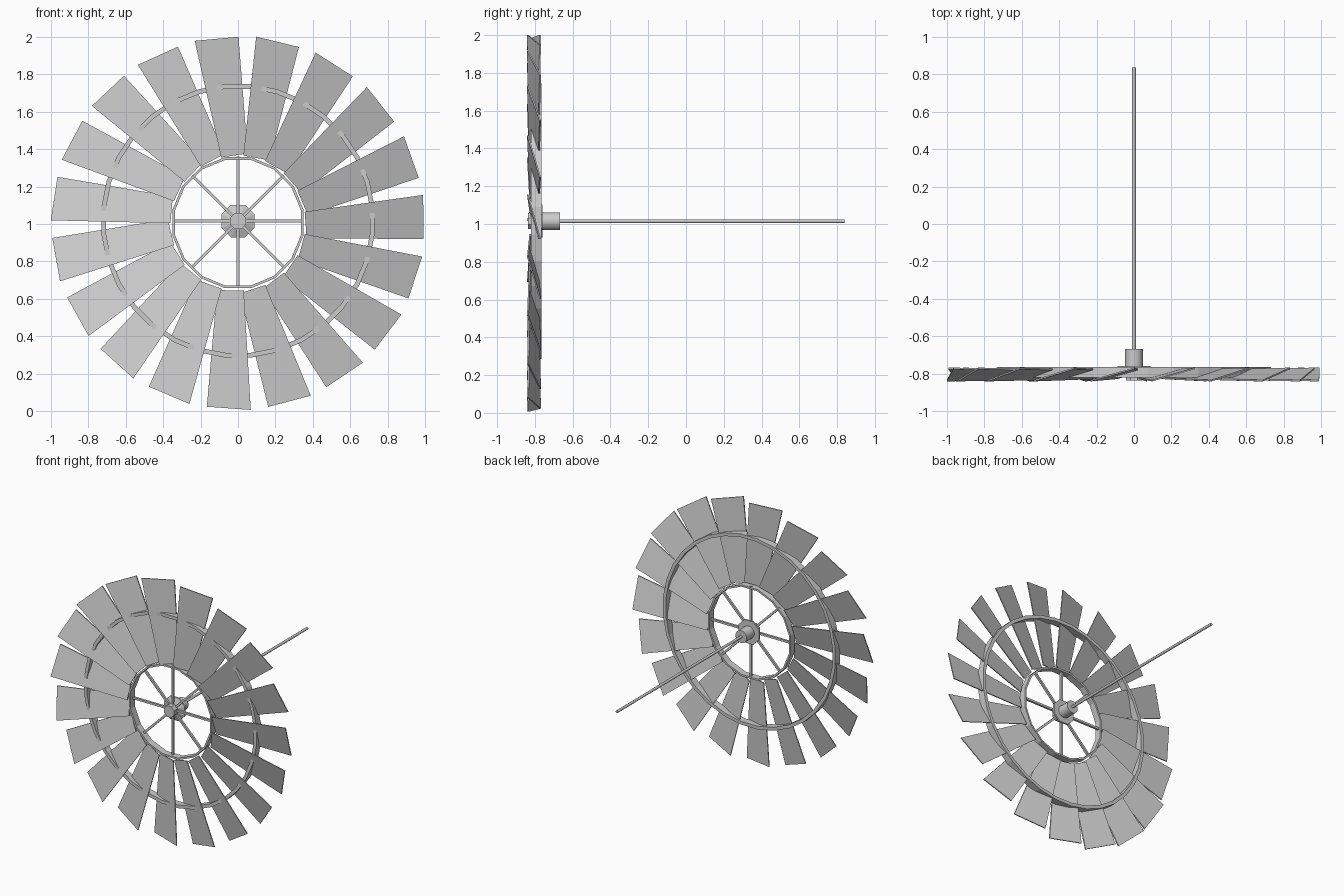
import bpy, bmesh
from math import sin, cos, pi, radians

if "Cube" in bpy.data.objects:
    bpy.data.objects.remove(bpy.data.objects["Cube"])

CZ = 1.015          # wheel axis height


def make(name, verts, faces, smooth=False):
    me = bpy.data.meshes.new(name)
    me.from_pydata(verts, [], faces)
    bm = bmesh.new()
    bm.from_mesh(me)
    bmesh.ops.recalc_face_normals(bm, faces=bm.faces)
    bm.to_mesh(me)
    bm.free()
    ob = bpy.data.objects.new(name, me)
    bpy.context.collection.objects.link(ob)
    if smooth:
        bpy.context.view_layer.objects.active = ob
        ob.select_set(True)
        bpy.ops.object.shade_smooth_by_angle(angle=radians(35))
        ob.select_set(False)
    return ob


def lathe(name, profile, n, closed=False, smooth=False, cz=CZ):
    """Turn (radius, y) points round the wheel axis, flat side up."""
    verts, faces, m = [], [], len(profile)
    for i in range(n):
        a = 2 * pi * (i + 0.5) / n
        verts += [(r * sin(a), y, cz + r * cos(a)) for r, y in profile]
    for i in range(n):
        j = (i + 1) % n
        for k in range(m if closed else m - 1):
            l = (k + 1) % m
            faces.append((i * m + k, i * m + l, j * m + l, j * m + k))
    if not closed:
        faces.append([i * m for i in range(n)])
        faces.append([i * m + m - 1 for i in range(n)])
    return make(name, verts, faces, smooth)


def ring(name, r0, r1, y0, y1, n, cz=CZ):
    return lathe(name, [(r0, y0), (r1, y0), (r1, y1), (r0, y1)], n, True, False, cz)


BOX = [(0, 1, 2, 3), (7, 6, 5, 4), (0, 4, 5, 1),
       (1, 5, 6, 2), (2, 6, 7, 3), (3, 7, 4, 0)]

# Pitched blades: tapered plates given as (tangent, radius) corners
corners = [(-0.035, 0.36), (0.108, 0.36), (0.155, 0.984), (-0.08, 0.998)]
for i in range(19):
    a = radians(10.15) + 2 * pi * i / 19
    verts = []
    for dy in (-0.004, 0.004):
        for t, r in corners:
            verts.append((r * sin(a) + t * cos(a),
                          -0.804 + 0.28 * (t - 0.04) + dy,
                          1.005 + r * cos(a) - t * sin(a)))
    make(f"blade_{i + 1}", verts, BOX)

# Support rings
ring("outer_ring", 0.709, 0.734, -0.82, -0.765, 32, 1.017)
ring("inner_ring", 0.343, 0.357, -0.82, -0.768, 16, 1.007)

# Spokes
for i in range(8):
    a = 2 * pi * i / 8
    verts = [(r * sin(a) + t * cos(a), y, CZ + r * cos(a) - t * sin(a))
             for y in (-0.797, -0.781)
             for t, r in ((-0.008, 0.03), (0.008, 0.03), (0.008, 0.346), (-0.008, 0.346))]
    make(f"spoke_{i + 1}", verts, BOX)

# Hub: octagonal flange with nose, rear collar, long shaft
lathe("hub_flange", [(0.046, -0.836), (0.046, -0.79), (0.095, -0.772), (0.095, -0.76)], 8)
lathe("hub_collar", [(0.048, -0.765), (0.048, -0.668)], 16, smooth=True)
lathe("shaft", [(0.01, -0.68), (0.01, 0.838)], 12, smooth=True)
